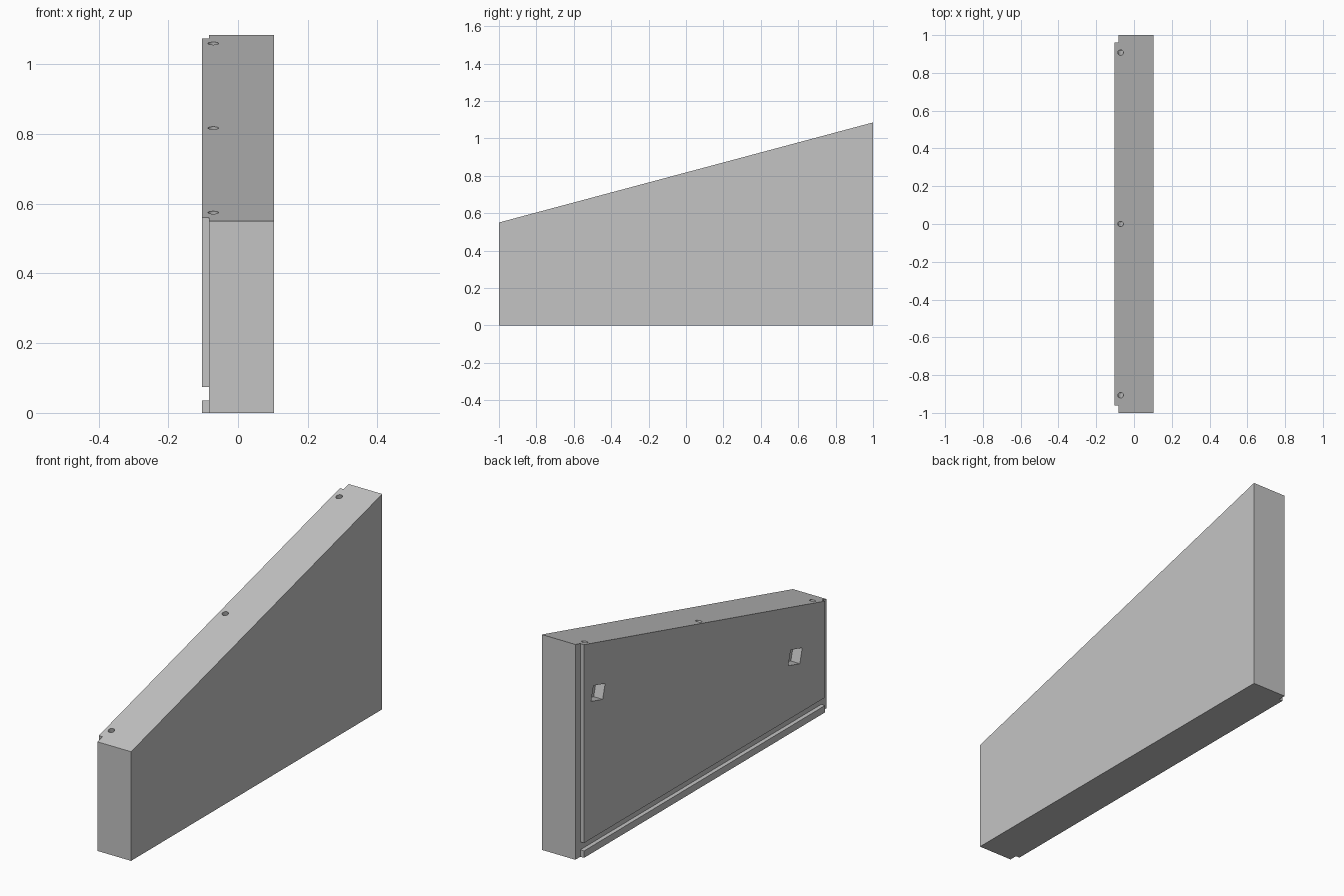
import bpy, bmesh, math
from mathutils import Matrix, Vector

cube = bpy.data.objects.get("Cube")
if cube:
    bpy.data.objects.remove(cube, do_unlink=True)

HALF_W, LOW, HIGH = 0.104, 0.55, 1.085      # thickness and end heights
REBATE_X, REBATE_Y = -0.083, 0.96           # floor and start of the edge rebates
SLOPE = math.atan2(HIGH - LOW, 2)

grey = bpy.data.materials.new("light grey")
grey.use_nodes = True
colour = (0.55, 0.55, 0.55, 1)
grey.diffuse_color = colour
grey.node_tree.nodes["Principled BSDF"].inputs["Base Color"].default_value = colour


def add_object(name, bm):
    bmesh.ops.recalc_face_normals(bm, faces=bm.faces)
    mesh = bpy.data.meshes.new(name)
    bm.to_mesh(mesh)
    bm.free()
    mesh.materials.append(grey)
    obj = bpy.data.objects.new(name, mesh)
    bpy.context.scene.collection.objects.link(obj)
    return obj


def box(name, size, matrix):
    bm = bmesh.new()
    bmesh.ops.create_cube(bm, size=1, matrix=matrix @ Matrix.Diagonal((*size, 1)))
    return add_object(name, bm)


def on_slope(x, y, depth):
    """Frame tilted with the sloping edge, sunk below it by depth."""
    z = (LOW + HIGH) / 2 + y * math.tan(SLOPE)
    tilt = Matrix.Rotation(SLOPE, 4, 'X')
    return Matrix.Translation((x, y, z)) @ tilt @ Matrix.Translation((0, 0, -depth))


# Side board: sloping profile extruded across the thickness
bm = bmesh.new()
profile = [(-1, 0), (1, 0), (1, HIGH), (-1, LOW)]
face = bm.faces.new([bm.verts.new((-HALF_W, y, z)) for y, z in profile])
extruded = bmesh.ops.extrude_face_region(bm, geom=[face])["geom"]
bmesh.ops.translate(bm, vec=Vector((2 * HALF_W, 0, 0)),
                    verts=[v for v in extruded if isinstance(v, bmesh.types.BMVert)])
board = add_object("side_board", bm)

# Cutters for the end rebates, the long groove, the pockets and the holes
cutters = []
cut_x = REBATE_X - 0.1
for side in (-1, 1):
    cutters.append(box("end_rebate_cutter", (0.2, 0.2, 3),
                       Matrix.Translation((cut_x, side * (REBATE_Y + 0.1), 0.5))))
cutters.append(box("groove_cutter", (0.2, 3, 0.04),
                   Matrix.Translation((cut_x, 0, 0.055))))
for y in (-0.785, 0.785):
    cutters.append(box("pocket_cutter", (0.1, 0.095, 0.075), on_slope(-HALF_W, y, 0.245)))
for y in (-0.907, 0, 0.907):
    bm = bmesh.new()
    bmesh.ops.create_cone(bm, cap_ends=True, segments=24, radius1=0.015, radius2=0.015,
                          depth=0.2, matrix=on_slope(-0.071, y, 0))
    cutters.append(add_object("dowel_hole_cutter", bm))

# Cut everything from the board, then drop the cutters
bpy.context.view_layer.objects.active = board
for cutter in cutters:
    cutter.hide_render = True
    mod = board.modifiers.new("cut", 'BOOLEAN')
    mod.operation = 'DIFFERENCE'
    mod.solver = 'EXACT'
    mod.object = cutter
    bpy.ops.object.modifier_apply(modifier=mod.name)
    bpy.data.objects.remove(cutter, do_unlink=True)

# Smooth the hole walls, keep the board edges sharp
board.select_set(True)
bpy.ops.object.shade_smooth_by_angle(angle=math.radians(30))
board.select_set(False)
